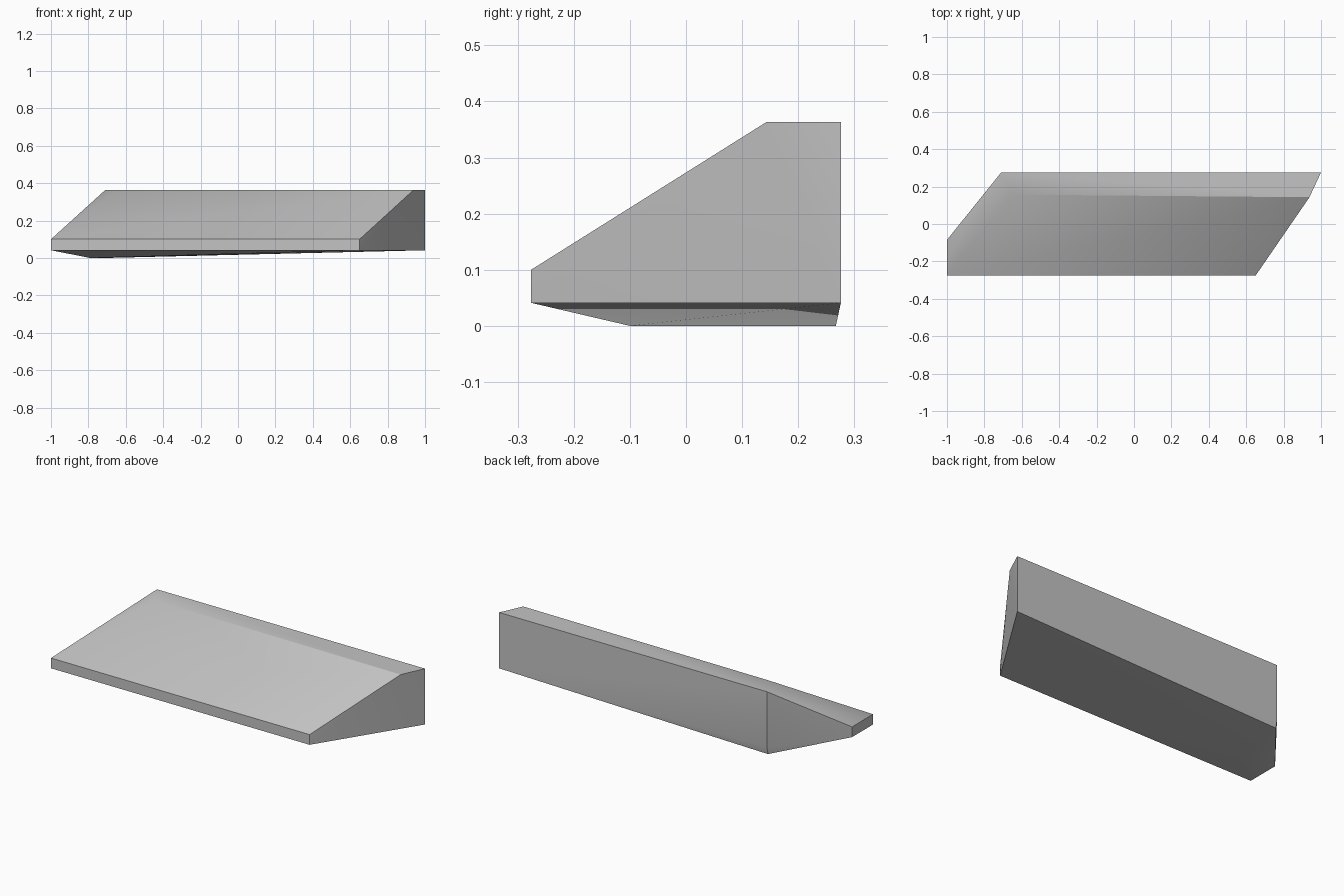
import bpy
import bmesh
import math

cube = bpy.data.objects.get("Cube")
if cube:
    bpy.data.objects.remove(cube, do_unlink=True)

# Key levels
KEEL, RIM, LIP, TOP = 0.0, 0.041, 0.10, 0.363
BACK = 0.276

# Plan corners, each with the heights at which it carries a vertex
corners = [
    ((-1.0, -BACK), (RIM, LIP)),      # front right tip
    ((0.65, -BACK), (RIM, LIP)),      # front left tip
    ((1.0, BACK), (RIM, TOP)),        # back left corner
    ((-0.71, BACK), (RIM, TOP)),      # back right corner
    ((-1.0, -0.085), (RIM, LIP)),     # cut-off right end
    ((0.938, 0.143), (TOP,)),         # ridge, left end
    ((-0.65, 0.157), (TOP,)),         # ridge, right end
    ((-0.79, -0.10), (KEEL,)),        # keel, front
    ((-0.71, 0.267), (KEEL,)),        # keel, back
]

# Solid faceted wedge
bm = bmesh.new()
for (x, y), heights in corners:
    for z in heights:
        bm.verts.new((x, y, z))
bmesh.ops.convex_hull(bm, input=bm.verts[:])
bmesh.ops.recalc_face_normals(bm, faces=bm.faces[:])
mesh = bpy.data.meshes.new("wedge_slab")
bm.to_mesh(mesh)
bm.free()
slab = bpy.data.objects.new("wedge_slab", mesh)
bpy.context.collection.objects.link(slab)

# Plain grey
grey = bpy.data.materials.new("plain_grey")
grey.use_nodes = True
colour = (0.55, 0.55, 0.55, 1.0)
grey.diffuse_color = colour
grey.node_tree.nodes["Principled BSDF"].inputs["Base Color"].default_value = colour
mesh.materials.append(grey)

# Soften only the shallow facets
bpy.ops.object.select_all(action='DESELECT')
slab.select_set(True)
bpy.context.view_layer.objects.active = slab
bpy.ops.object.shade_smooth_by_angle(angle=math.radians(30))
